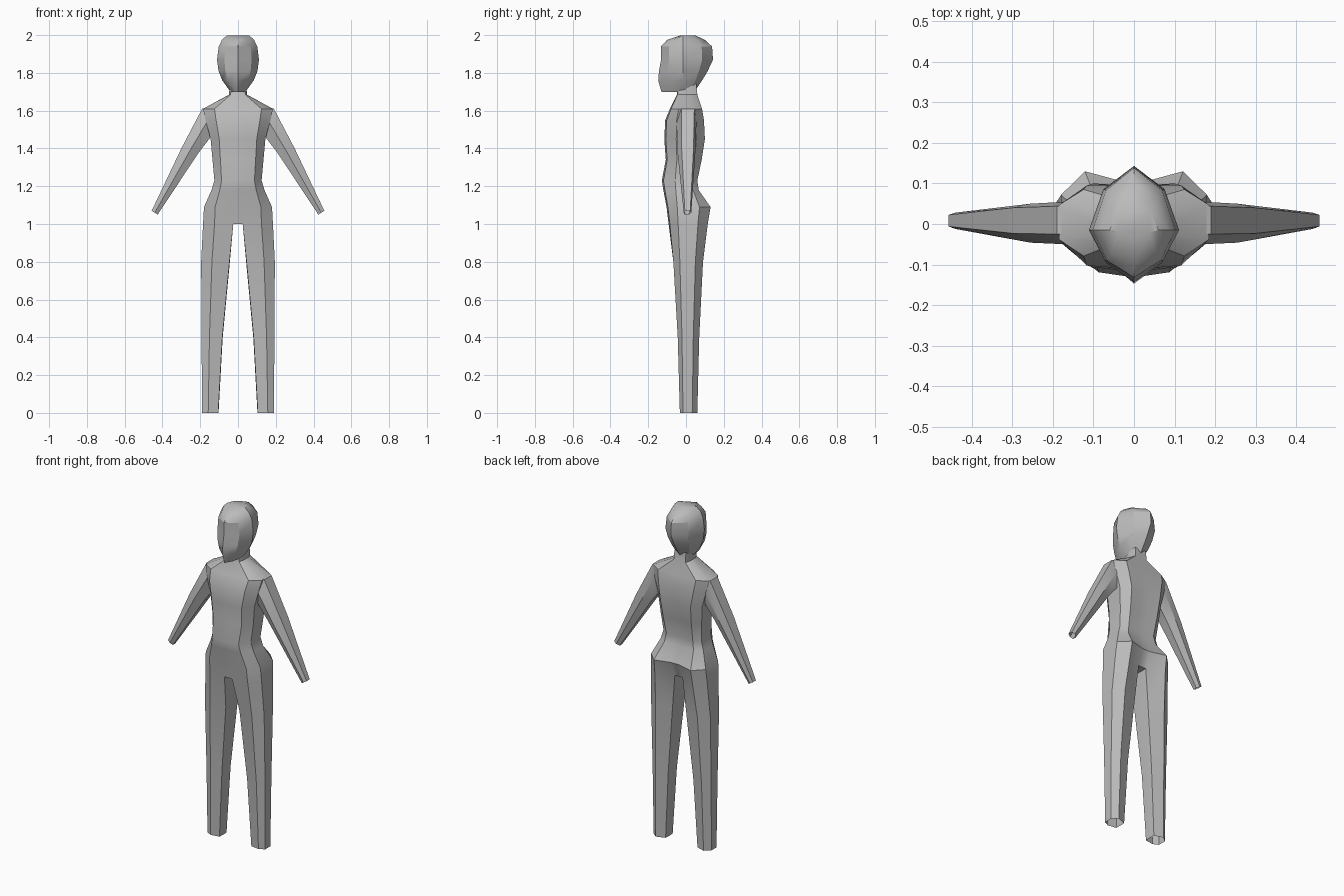
import bpy
import bmesh
import math

cube = bpy.data.objects.get("Cube")
if cube:
    bpy.data.objects.remove(cube, do_unlink=True)

GREY = (0.5, 0.5, 0.5, 1)
grey = bpy.data.materials.new("plain grey")
grey.use_nodes = True
grey.diffuse_color = GREY
grey.node_tree.nodes["Principled BSDF"].inputs["Base Color"].default_value = GREY


def strip(bm, upper, lower, closed=False):
    """Join two rows of vertices with quads."""
    count = len(upper)
    for i in range(count if closed else count - 1):
        j = (i + 1) % count
        bm.faces.new((upper[i], upper[j], lower[j], lower[i]))


def finish(name, bm, mirrored=False):
    bmesh.ops.recalc_face_normals(bm, faces=bm.faces[:])
    mesh = bpy.data.meshes.new(name)
    bm.to_mesh(mesh)
    bm.free()
    mesh.materials.append(grey)
    obj = bpy.data.objects.new(name, mesh)
    bpy.context.collection.objects.link(obj)
    bpy.ops.object.select_all(action="DESELECT")
    obj.select_set(True)
    bpy.context.view_layer.objects.active = obj
    if mirrored:
        mirror = obj.modifiers.new("mirror", "MIRROR")
        mirror.merge_threshold = 0.0005
    bpy.ops.object.shade_smooth_by_angle(angle=math.radians(32))
    return obj


def half_section(z, inner, outer, front, back, mid_front, mid_back):
    """Outline from the inner front round the outside to the inner back."""
    span = outer - inner
    bend = inner + 0.62 * span
    return [(inner, front * mid_front, z), (bend, front * 0.93, z),
            (outer, front * 0.45, z), (outer, back * 0.55, z),
            (bend, back, z), (inner, back * mid_back, z)]


# Torso and legs in one skin: left half, mirrored
GAP = 0.025
torso_rows = [  # height, half width, front, back, cleft at the back
    (1.74, 0.045, -0.042, 0.055, 1), (1.685, 0.047, -0.048, 0.06, 1),
    (1.61, 0.185, -0.085, 0.085, 1), (1.55, 0.172, -0.11, 0.095, 1),
    (1.45, 0.145, -0.115, 0.1, 0.95), (1.34, 0.135, -0.107, 0.083, 0.92),
    (1.23, 0.125, -0.128, 0.06, 0.95), (1.18, 0.14, -0.12, 0.067, 0.95),
    (1.09, 0.18, -0.103, 0.13, 0.8), (1.0, 0.185, -0.092, 0.115, 0.6)]
leg_rows = [  # height, inner, outer, front, back
    (0.8, 0.045, 0.195, -0.072, 0.09), (0.4, 0.083, 0.193, -0.047, 0.07),
    (0, 0.105, 0.19, -0.035, 0.06)]
bm = bmesh.new()
previous = None
for z, width, front, back, cleft in torso_rows:
    points = half_section(z, GAP, width, front, back, 1, cleft)
    points = [(0, *points[0][1:])] + points + [(0, *points[-1][1:])]
    row = [bm.verts.new(p) for p in points]
    if previous:
        strip(bm, previous, row)
    previous = row
# Crotch underside
centre = bm.verts.new((0, 0, 1))
inside = bm.verts.new((GAP, 0, 1))
bm.faces.new((row[0], row[1], inside, centre))
bm.faces.new((centre, inside, row[-2], row[-1]))
# Legs, open at the ankles
previous = row[1:-1] + [inside]
for z, inner, outer, front, back in leg_rows:
    points = half_section(z, inner, outer, front, back, 0.7, 0.7)
    points.append((inner - 0.002, (front + back) / 2, z))
    row = [bm.verts.new(p) for p in points]
    strip(bm, previous, row, True)
    previous = row
finish("torso_and_legs", bm, True)

# Arms: six-sided, open at the wrists
arm_rows = [  # upper x, z, lower x, z, front, back
    (0.15, 1.622, 0.12, 1.47, -0.05, 0.055), (0.19, 1.61, 0.145, 1.46, -0.05, 0.055),
    (0.3, 1.4, 0.21, 1.375, -0.046, 0.05), (0.457, 1.07, 0.425, 1.05, -0.012, 0.028)]
bm = bmesh.new()
previous = None
for ux, uz, lx, lz, front, back in arm_rows:
    mx, mz = (ux + lx) / 2, (uz + lz) / 2
    points = [(ux, front * 0.5, uz), (ux, back * 0.8, uz), (mx, back, mz),
              (lx, back * 0.6, lz), (lx, front * 0.5, lz), (mx, front, mz)]
    row = [bm.verts.new(p) for p in points]
    if previous:
        strip(bm, previous, row, True)
    previous = row
finish("arms", bm, True)

# Head: ridged down the face and the back
head_rows = [  # height, half width, front, back
    (1.7, 0.04, -0.13, 0.045), (1.76, 0.083, -0.147, 0.085),
    (1.81, 0.103, -0.143, 0.115), (1.87, 0.111, -0.132, 0.143),
    (1.94, 0.102, -0.132, 0.138), (1.975, 0.085, -0.1, 0.1),
    (1.998, 0.06, -0.03, 0.05)]
bm = bmesh.new()
previous = None
for z, width, front, back in head_rows:
    side = [(width * 0.65, front * 0.68), (width, -0.015), (width * 0.68, back * 0.6)]
    outline = [(0, front)] + side + [(0, back)] + [(-x, y) for x, y in reversed(side)]
    row = [bm.verts.new((x, y, z)) for x, y in outline]
    if previous:
        strip(bm, previous, row, True)
    else:
        bm.faces.new(row)
    previous = row
bm.faces.new(previous)
finish("head", bm)
